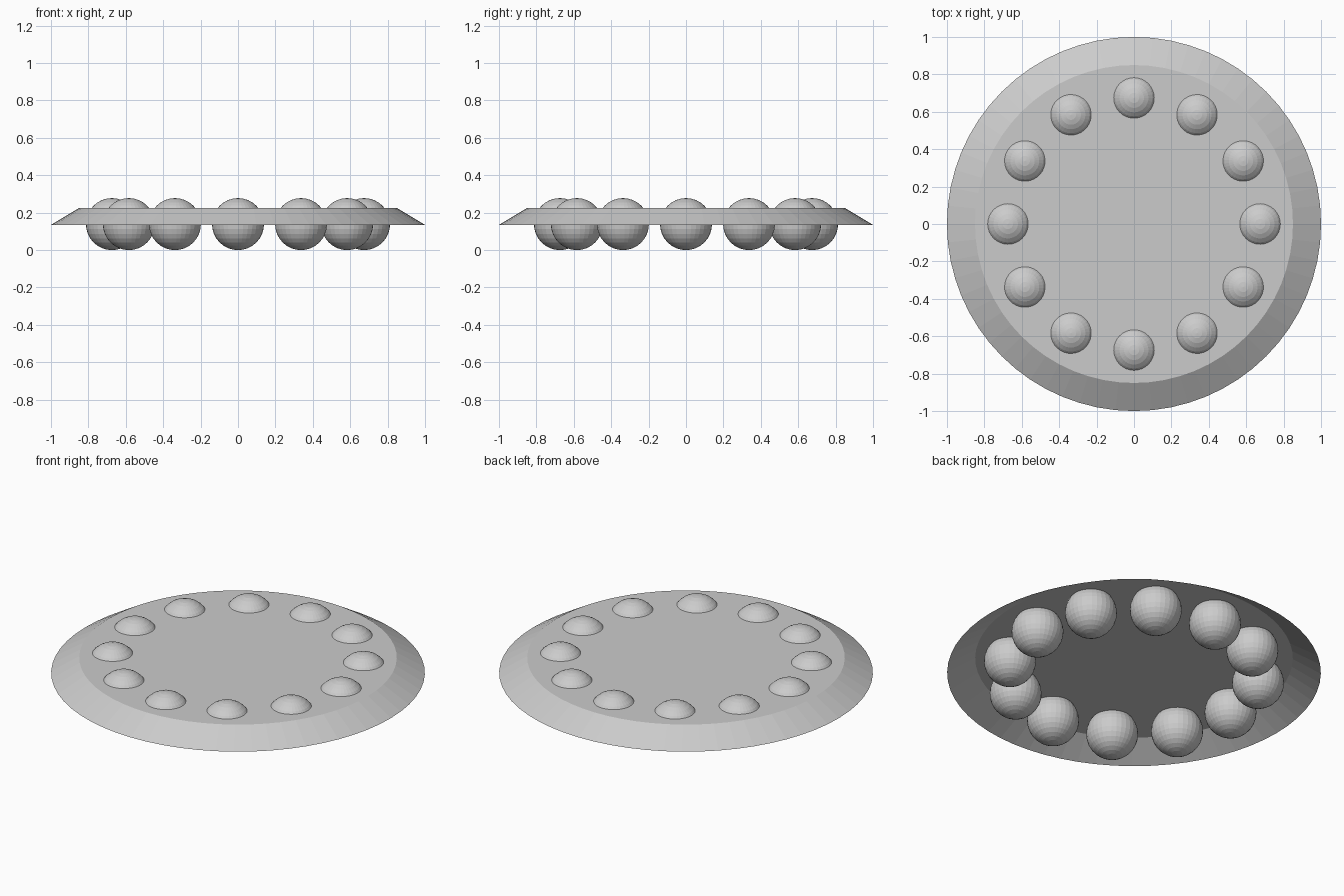
import bpy, bmesh, math

if "Cube" in bpy.data.objects:
    bpy.data.objects.remove(bpy.data.objects["Cube"])

grey = bpy.data.materials.new("plain grey")
grey.diffuse_color = (0.6, 0.6, 0.6, 1)
grey.use_nodes = True
grey.node_tree.nodes["Principled BSDF"].inputs["Base Color"].default_value = grey.diffuse_color

SEGMENTS = 64
RIM_Z, TOP_Z = 0.135, 0.225
BALL_R, RING_R, BALLS = 0.139, 0.674, 12


def add_object(name, bm):
    mesh = bpy.data.meshes.new(name)
    bm.to_mesh(mesh)
    bm.free()
    mesh.materials.append(grey)
    obj = bpy.data.objects.new(name, mesh)
    bpy.context.collection.objects.link(obj)
    return obj


# Hollow saucer: flat top with a sloping skirt, open underneath
bm = bmesh.new()
top = bmesh.ops.create_circle(bm, cap_ends=True, radius=0.85, segments=SEGMENTS)
bmesh.ops.translate(bm, verts=top["verts"], vec=(0, 0, TOP_Z))
edges = [e for e in bm.edges]
skirt = bmesh.ops.extrude_edge_only(bm, edges=edges)["geom"]
for v in (g for g in skirt if isinstance(g, bmesh.types.BMVert)):
    v.co.x /= 0.85
    v.co.y /= 0.85
    v.co.z = RIM_Z
bmesh.ops.recalc_face_normals(bm, faces=bm.faces)
if max(bm.faces, key=lambda f: f.calc_area()).normal.z < 0:
    bmesh.ops.reverse_faces(bm, faces=bm.faces)
add_object("saucer_plate", bm)

# Ring of balls pushed through the plate
for i in range(BALLS):
    a = math.tau * i / BALLS
    bm = bmesh.new()
    bmesh.ops.create_uvsphere(bm, u_segments=32, v_segments=16, radius=BALL_R)
    ball = add_object(f"ball_{i + 1}", bm)
    ball.location = (RING_R * math.cos(a), RING_R * math.sin(a), BALL_R)
    ball.rotation_euler.z = a
